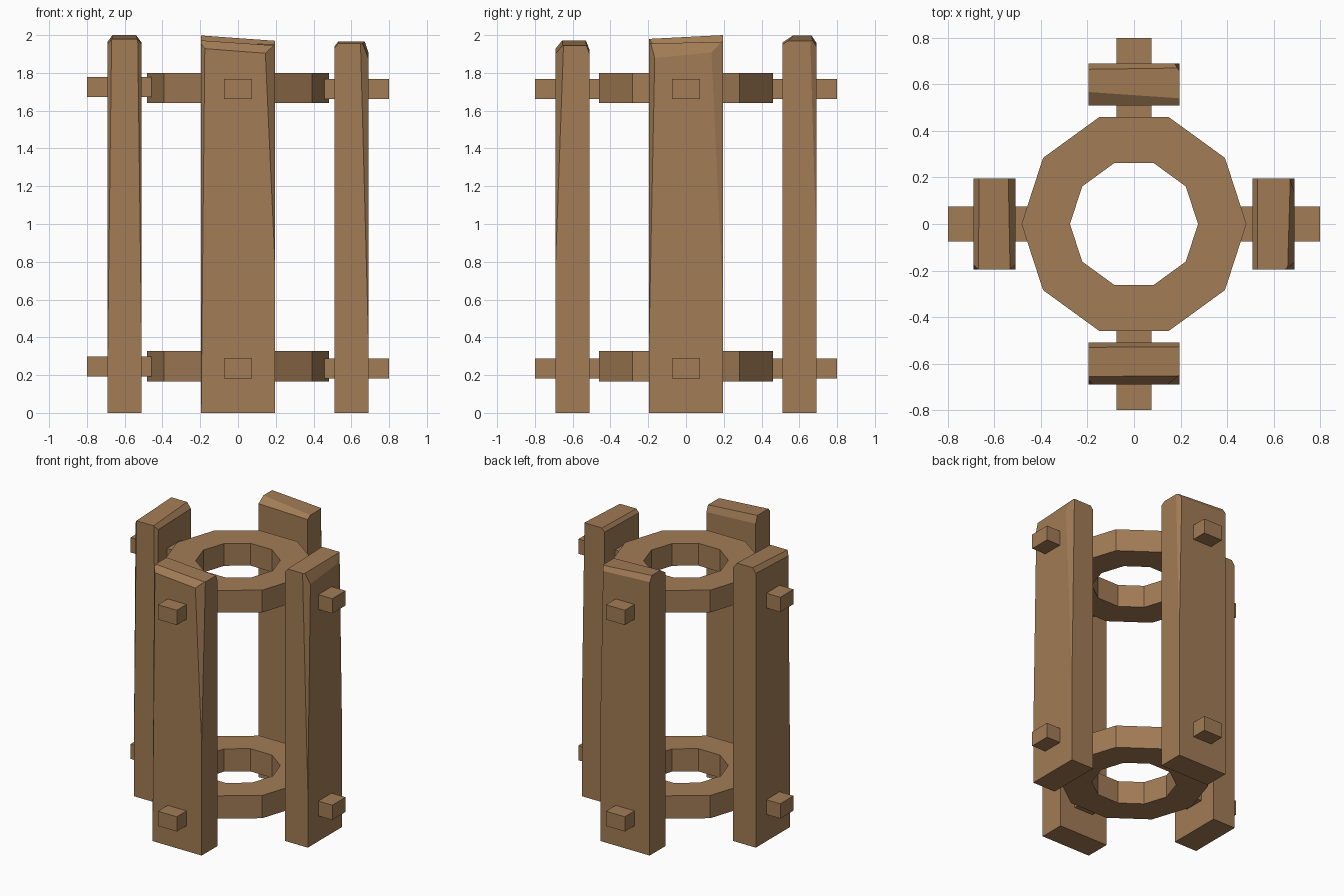
import bpy, bmesh, math
from mathutils import Vector, Matrix

if "Cube" in bpy.data.objects:
    bpy.data.objects.remove(bpy.data.objects["Cube"])

wood = bpy.data.materials.new("brown_wood")
wood.diffuse_color = (0.36, 0.202, 0.092, 1)
wood.use_nodes = True
wood.node_tree.nodes["Principled BSDF"].inputs["Base Color"].default_value = wood.diffuse_color

HW, OUT, INN = 0.195, -0.69, -0.51   # post half width, outer and inner face
CENTRE = Vector((0, (OUT + INN) / 2, 1))


def finish(bm, name, angle=0):
    bmesh.ops.rotate(bm, verts=bm.verts, matrix=Matrix.Rotation(math.radians(angle), 3, 'Z'))
    bmesh.ops.recalc_face_normals(bm, faces=bm.faces)
    me = bpy.data.meshes.new(name)
    bm.to_mesh(me)
    bm.free()
    me.materials.append(wood)
    bpy.context.collection.objects.link(bpy.data.objects.new(name, me))


def box(lo, hi):
    bm = bmesh.new()
    lo, hi = Vector(lo), Vector(hi)
    bmesh.ops.create_cube(bm, size=1, matrix=Matrix.Translation((lo + hi) / 2)
                          @ Matrix.Diagonal((*(hi - lo), 1)))
    return bm


def cut(bm, a, b, c):
    """Slice off whatever lies beyond the plane through three points."""
    a, b, c = Vector(a), Vector(b), Vector(c)
    n = (b - a).cross(c - a).normalized()
    if n.dot(a - CENTRE) < 0:
        n = -n
    r = bmesh.ops.bisect_plane(bm, geom=bm.verts[:] + bm.edges[:] + bm.faces[:], dist=1e-5,
                               plane_co=a, plane_no=n, clear_outer=True)
    edges = [e for e in r['geom_cut'] if isinstance(e, bmesh.types.BMEdge) and e.is_boundary]
    if edges:
        bmesh.ops.edgeloop_fill(bm, edges=edges)


def post(name, angle, top, outer, inner, chips):
    """top, outer, inner: heights at the left and right edge; chips: hewn long corners."""
    bm = box((-HW, OUT, 0), (HW, INN, 2.1))
    for sx, y, z0, z1, dx, dy in chips:
        x = sx * HW
        sy = 1 if y == OUT else -1
        cut(bm, (x, y, z0), (x - sx * dx, y, z1), (x, y + sy * dy, z1))
    cut(bm, (-HW, OUT, top[0]), (HW, OUT, top[1]), (HW, INN, top[1]))
    for y, s, (zl, zr, wl, wr) in ((OUT, 1, outer), (INN, -1, inner)):
        cut(bm, (-HW, y, zl), (HW, y, zr), (-HW, y + s * wl, top[0]))
    finish(bm, name, angle)


# Four roughly hewn posts, modelled facing front and turned into place
post("front_post", 0, (1.972, 1.945), (1.93, 1.90, 0.035, 0.03), (1.92, 1.90, 0.02, 0.03),
     [(1, OUT, 0.8, 1.9, 0.05, 0.04), (-1, OUT, 0.0, 2.0, 0.02, 0.02)])
post("right_post", 90, (1.955, 1.965), (1.875, 1.915, 0.03, 0.03), (1.93, 1.94, 0.02, 0.02),
     [(-1, OUT, 0.4, 1.9, 0.03, 0.04), (1, OUT, 0.6, 1.9, 0.06, 0.02)])
post("back_post", 180, (1.97, 1.998), (1.94, 1.96, 0.02, 0.04), (1.95, 1.96, 0.03, 0.035),
     [(-1, OUT, 0.9, 1.9, 0.02, 0.03)])
post("left_post", 270, (2.0, 1.98), (1.965, 1.95, 0.025, 0.03), (1.96, 1.95, 0.03, 0.02),
     [(1, OUT, 0.3, 1.9, 0.02, 0.02), (1, INN, 0.3, 1.9, 0.02, 0.02)])

# Pegs running from the rings out through the posts
for side, angle, dz in (("front", 0, 0), ("right", 90, 0), ("back", 180, 0), ("left", 270, 0.01)):
    for level, z in (("lower", 0.235), ("upper", 1.715)):
        finish(box((-0.075, -0.8, z + dz - 0.053), (0.075, -0.43, z + dz + 0.053)),
               f"{side}_{level}_peg", angle)

# Two ten-sided rings
for name, z0, z1 in (("lower_ring", 0.165, 0.328), ("upper_ring", 1.64, 1.80)):
    bm = bmesh.new()
    loops = [[bm.verts.new((r * math.cos(i * math.tau / 10), r * math.sin(i * math.tau / 10), z))
              for i in range(10)] for r, z in ((0.483, z0), (0.483, z1), (0.275, z1), (0.275, z0))]
    for k in range(4):
        a, b = loops[k], loops[(k + 1) % 4]
        for i in range(10):
            j = (i + 1) % 10
            bm.faces.new((a[i], a[j], b[j], b[i]))
    finish(bm, name)
